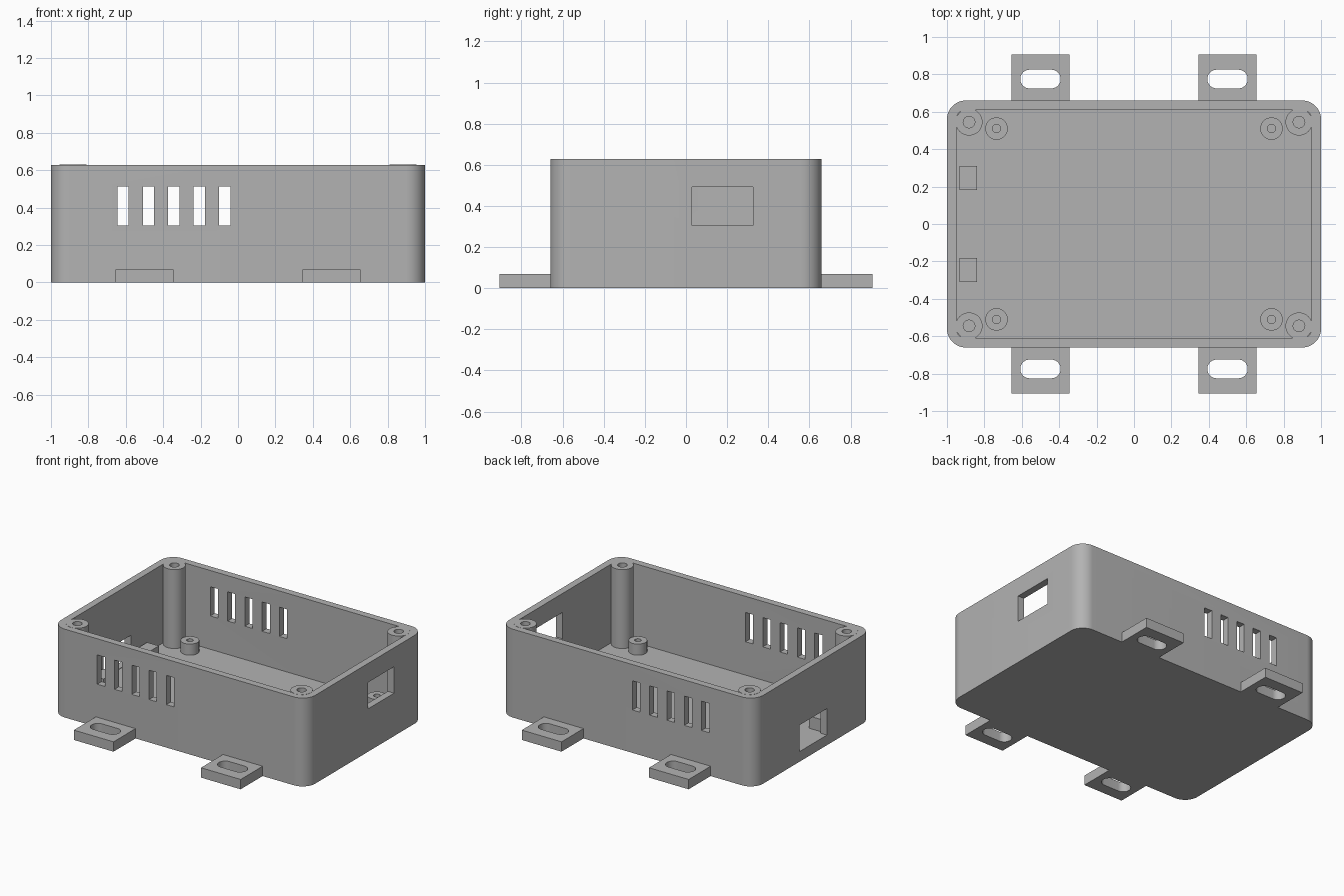
import bpy, bmesh
from math import pi, cos, sin, radians

old = bpy.data.objects.get("Cube")
if old:
    bpy.data.objects.remove(old, do_unlink=True)

grey = bpy.data.materials.new("plain_grey")
GREY = (0.45, 0.45, 0.45, 1)
grey.diffuse_color = GREY
grey.use_nodes = True
grey.node_tree.nodes["Principled BSDF"].inputs["Base Color"].default_value = GREY

HEIGHT, FLOOR = 0.628, 0.068
HALF_X, HALF_Y, WALL = 1.0, 0.66, 0.05


def finish(bm, name):
    bmesh.ops.recalc_face_normals(bm, faces=bm.faces)
    mesh = bpy.data.meshes.new(name)
    bm.to_mesh(mesh)
    bm.free()
    mesh.materials.append(grey)
    obj = bpy.data.objects.new(name, mesh)
    bpy.context.collection.objects.link(obj)
    return obj


def rounded_prism(name, x, y, hx, hy, r, z0, z1, steps=12):
    """Upright prism with a rounded rectangular outline."""
    bm = bmesh.new()
    ring = []
    for i, (sx, sy) in enumerate(((1, 1), (-1, 1), (-1, -1), (1, -1))):
        for k in range(steps + 1):
            a = (i + k / steps) * pi / 2
            ring.append(bm.verts.new((x + sx * (hx - r) + r * cos(a),
                                      y + sy * (hy - r) + r * sin(a), z0)))
    bmesh.ops.remove_doubles(bm, verts=ring, dist=1e-5)
    bottom = bmesh.ops.contextual_create(bm, geom=bm.edges[:] or bm.verts[:])
    if not bm.faces:
        bm.faces.new(bm.verts[:])
    top = bmesh.ops.extrude_face_region(bm, geom=bm.faces[:])["geom"]
    bmesh.ops.translate(bm, vec=(0, 0, z1 - z0),
                        verts=[v for v in top if isinstance(v, bmesh.types.BMVert)])
    return finish(bm, name)


def box(name, x0, x1, y0, y1, z0, z1):
    bm = bmesh.new()
    bmesh.ops.create_cube(bm, size=1)
    for v in bm.verts:
        v.co = (x1 if v.co.x > 0 else x0, y1 if v.co.y > 0 else y0, z1 if v.co.z > 0 else z0)
    return finish(bm, name)


def hollow_post(name, x, y, r, hole, z0, z1, hole_bottom):
    """Turned cylinder with a blind screw hole in its top."""
    bm = bmesh.new()
    profile = [(0, hole_bottom), (hole, hole_bottom), (hole, z1), (r, z1), (r, z0), (0, z0)]
    verts = [bm.verts.new((px, 0, pz)) for px, pz in profile]
    edges = [bm.edges.new(pair) for pair in zip(verts, verts[1:])]
    bmesh.ops.spin(bm, geom=verts + edges, cent=(0, 0, 0), axis=(0, 0, 1),
                   angle=2 * pi, steps=40, use_merge=True)
    bmesh.ops.remove_doubles(bm, verts=bm.verts[:], dist=1e-5)
    bmesh.ops.translate(bm, vec=(x, y, 0), verts=bm.verts[:])
    return smooth(finish(bm, name))


def cut(obj, cutters):
    """Subtract every cutter, then delete it."""
    bpy.context.view_layer.objects.active = obj
    for cutter in cutters:
        mod = obj.modifiers.new("cut", 'BOOLEAN')
        mod.operation, mod.solver, mod.object = 'DIFFERENCE', 'EXACT', cutter
        bpy.ops.object.modifier_apply(modifier=mod.name)
        bpy.data.objects.remove(cutter, do_unlink=True)
    return smooth(obj)


def smooth(obj):
    bpy.ops.object.select_all(action='DESELECT')
    obj.select_set(True)
    bpy.context.view_layer.objects.active = obj
    bpy.ops.object.shade_smooth_by_angle(angle=radians(30))
    return obj


# Open tray with vents through front and back and a port in each end wall
case = rounded_prism("case", 0, 0, HALF_X, HALF_Y, 0.1, 0, HEIGHT)
cutters = [rounded_prism("cavity", 0, 0, HALF_X - WALL, HALF_Y - WALL, 0.05, FLOOR, 1)]
for i in range(5):
    vx = -0.615 + i * 0.136
    cutters.append(box("vent", vx - 0.03, vx + 0.03, -0.8, 0.8, 0.305, 0.513))
cutters.append(box("left_port", 0.9, 1.1, 0.03, 0.325, 0.305, 0.493))
cutters.append(box("right_port", -1.1, -0.9, -0.155, 0.155, FLOOR + 0.004, 0.26))
cut(case, cutters)

# Mirrored fittings: lid posts, board standoffs, slotted mounting tabs
for sx, side in ((1, "left"), (-1, "right")):
    for sy, end in ((1, "back"), (-1, "front")):
        tag = f"{end}_{side}"
        hollow_post(f"lid_post_{tag}", sx * 0.882, sy * 0.545, 0.072, 0.031,
                    0.03, HEIGHT + 0.001, 0.25)
        hollow_post(f"standoff_{tag}", sx * 0.735, sy * 0.51, 0.06, 0.022,
                    0.03, 0.147, FLOOR)
        ys = sorted((sy * (HALF_Y - 0.02), sy * 0.907))
        tab = box(f"mounting_tab_{tag}", sx * 0.5 - 0.156, sx * 0.5 + 0.156, *ys, 0, 0.07)
        cut(tab, [rounded_prism("slot", sx * 0.5, sy * 0.775, 0.108, 0.05, 0.0499, -0.1, 0.2)])

# Small blocks either side of the low port
for sy, end in ((1, "back"), (-1, "front")):
    ys = sorted((sy * 0.182, sy * 0.31))
    box(f"port_block_{end}", -0.932, -0.84, *ys, 0.03, 0.155)
